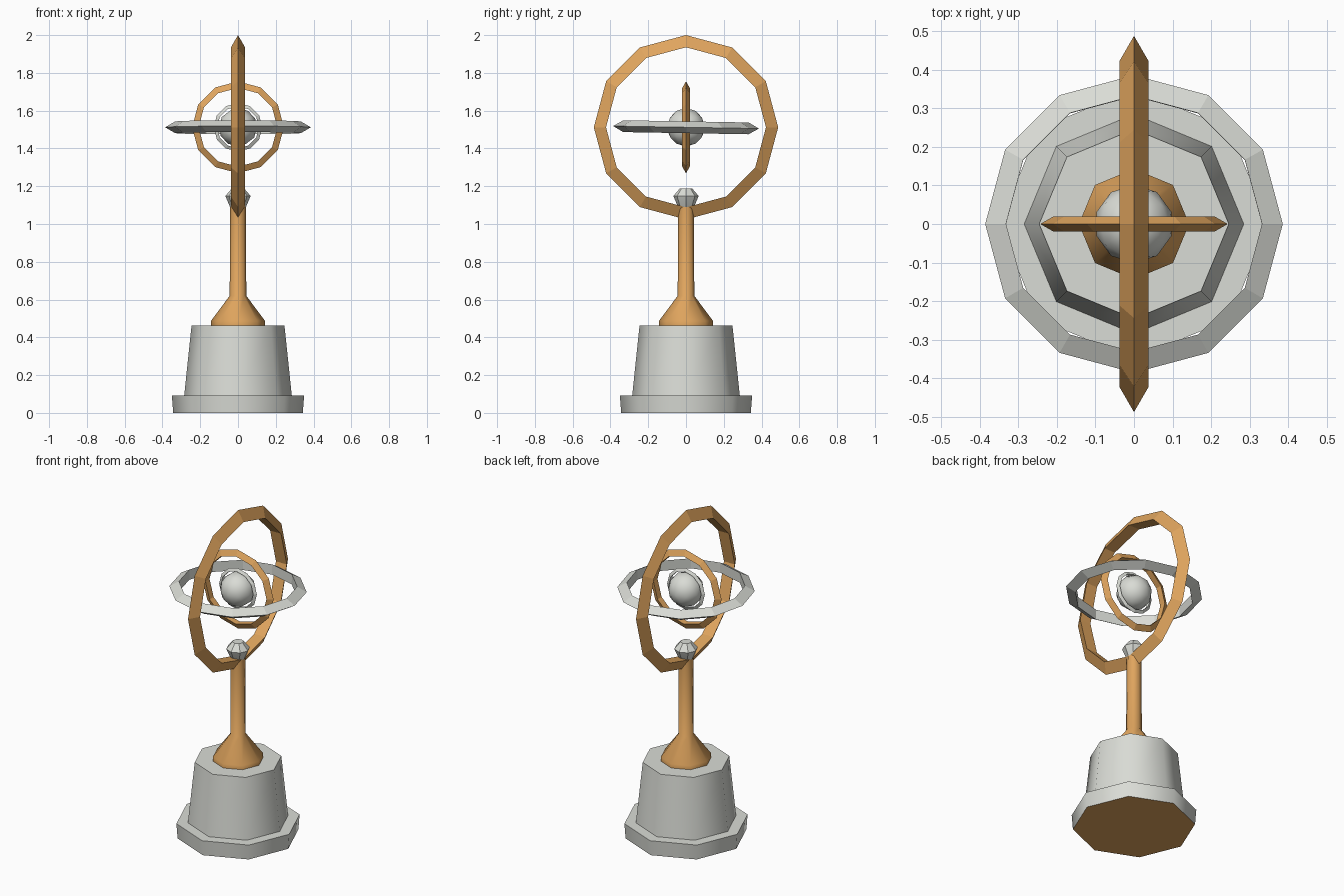
import bpy, bmesh, math

cube = bpy.data.objects.get("Cube")
if cube:
    bpy.data.objects.remove(cube, do_unlink=True)


def material(name, rgb):
    m = bpy.data.materials.new(name)
    m.use_nodes = True
    m.diffuse_color = (*rgb, 1)
    m.node_tree.nodes["Principled BSDF"].inputs["Base Color"].default_value = (*rgb, 1)
    return m


GOLD = material("gold", (0.745, 0.376, 0.112))
SILVER = material("silver grey", (0.70, 0.715, 0.67))
CENTRE = 1.512  # height of the ring centre


def finish(name, mat, angle=None):
    ob = bpy.context.object
    ob.name = name
    ob.data.materials.append(mat)
    if angle:
        bpy.ops.object.shade_smooth_by_angle(angle=math.radians(angle))
    return ob


def lathe(name, profile, mat, sides=8, angle=50):
    """Turn a bottom-to-top (radius, height) profile around z."""
    bm = bmesh.new()
    rings = []
    for r, z in profile:
        rings.append([bm.verts.new((r * math.cos(2 * math.pi * i / sides),
                                    r * math.sin(2 * math.pi * i / sides), z))
                      for i in range(sides)])
    for a, b in zip(rings, rings[1:]):
        for i in range(sides):
            j = (i + 1) % sides
            bm.faces.new((a[i], a[j], b[j], b[i]))
    bm.faces.new(rings[0][::-1])
    bm.faces.new(rings[-1])
    me = bpy.data.meshes.new(name)
    bm.to_mesh(me)
    bm.free()
    ob = bpy.data.objects.new(name, me)
    bpy.context.collection.objects.link(ob)
    bpy.ops.object.select_all(action='DESELECT')
    ob.select_set(True)
    bpy.context.view_layer.objects.active = ob
    return finish(name, mat, angle)


def ring(name, major, minor, rotation, mat):
    """Twelve-sided ring with a triangular section, ridge outwards."""
    bpy.ops.mesh.primitive_torus_add(
        major_segments=12, minor_segments=3, major_radius=major, minor_radius=minor,
        location=(0, 0, CENTRE), rotation=[math.radians(a) for a in rotation])
    return finish(name, mat)


# Pedestal: foot plate with a gold underside, and a tapered block
plate = lathe("foot_plate", [(0.343, 0), (0.35, 0.092)], SILVER)
plate.data.materials.append(GOLD)
for p in plate.data.polygons:
    if p.normal.z < -0.9:
        p.material_index = 1
lathe("pedestal", [(0.285, 0.09), (0.246, 0.462)], SILVER)

# Stem with flared foot, and a faceted finial
lathe("stem", [(0.143, 0.46), (0.143, 0.487), (0.044, 0.62), (0.042, 1.09)], GOLD)
lathe("finial", [(0.02, 1.06), (0.042, 1.09), (0.067, 1.148), (0.032, 1.189)],
      SILVER, angle=30)

# Nested rings
ring("outer_ring", 0.445, 0.043, (0, 90, 0), GOLD)
ring("level_ring", 0.350, 0.036, (-1, 0, 0), SILVER)
ring("middle_ring", 0.220, 0.023, (90, 0, 0), GOLD)
ring("inner_ring", 0.117, 0.012, (90, 0, 0), SILVER)

# Ball in the middle
bpy.ops.mesh.primitive_ico_sphere_add(subdivisions=2, radius=0.102,
                                      location=(0, 0, CENTRE))
finish("centre_ball", SILVER, 60)
